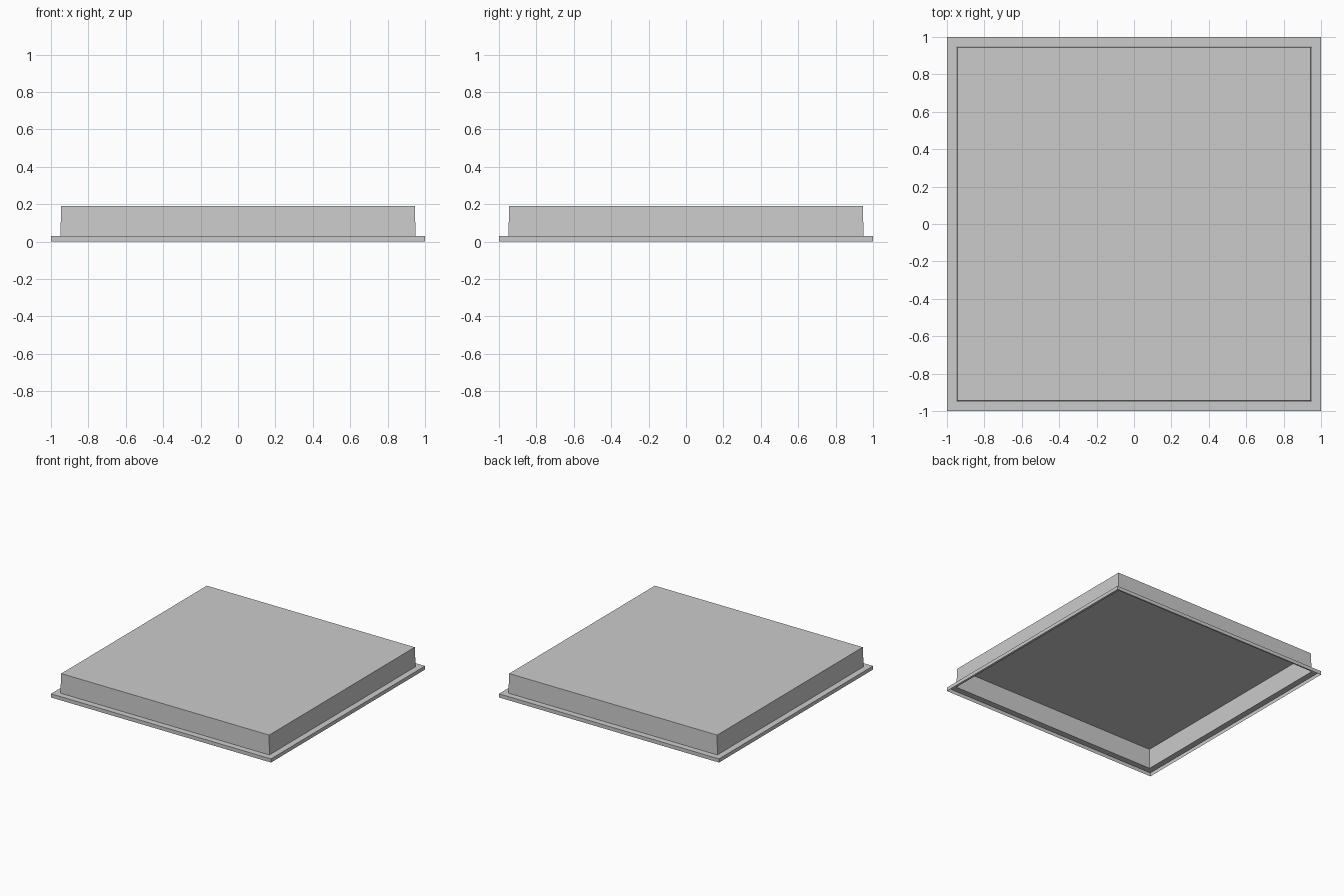
import bpy, bmesh

if "Cube" in bpy.data.objects:
    bpy.data.objects.remove(bpy.data.objects["Cube"])

# Profile of the thin pressed shell: (half width, height) from skirt to top panel
PROFILE = [(1.0, 0.0), (1.0, 0.03), (0.95, 0.03), (0.945, 0.19)]


def square_ring(bm, half, z):
    return [bm.verts.new((sx * half, sy * half, z))
            for sx, sy in ((-1, -1), (1, -1), (1, 1), (-1, 1))]


bm = bmesh.new()
rings = [square_ring(bm, half, z) for half, z in PROFILE]

# Skirt, flange and slightly tapered walls
for low, high in zip(rings, rings[1:]):
    for i in range(4):
        j = (i + 1) % 4
        bm.faces.new((low[i], low[j], high[j], high[i]))

# Top panel; the underside stays open
bm.faces.new(rings[-1])

mesh = bpy.data.meshes.new("tray_lid")
bm.to_mesh(mesh)
bm.free()
lid = bpy.data.objects.new("tray_lid", mesh)
bpy.context.collection.objects.link(lid)
